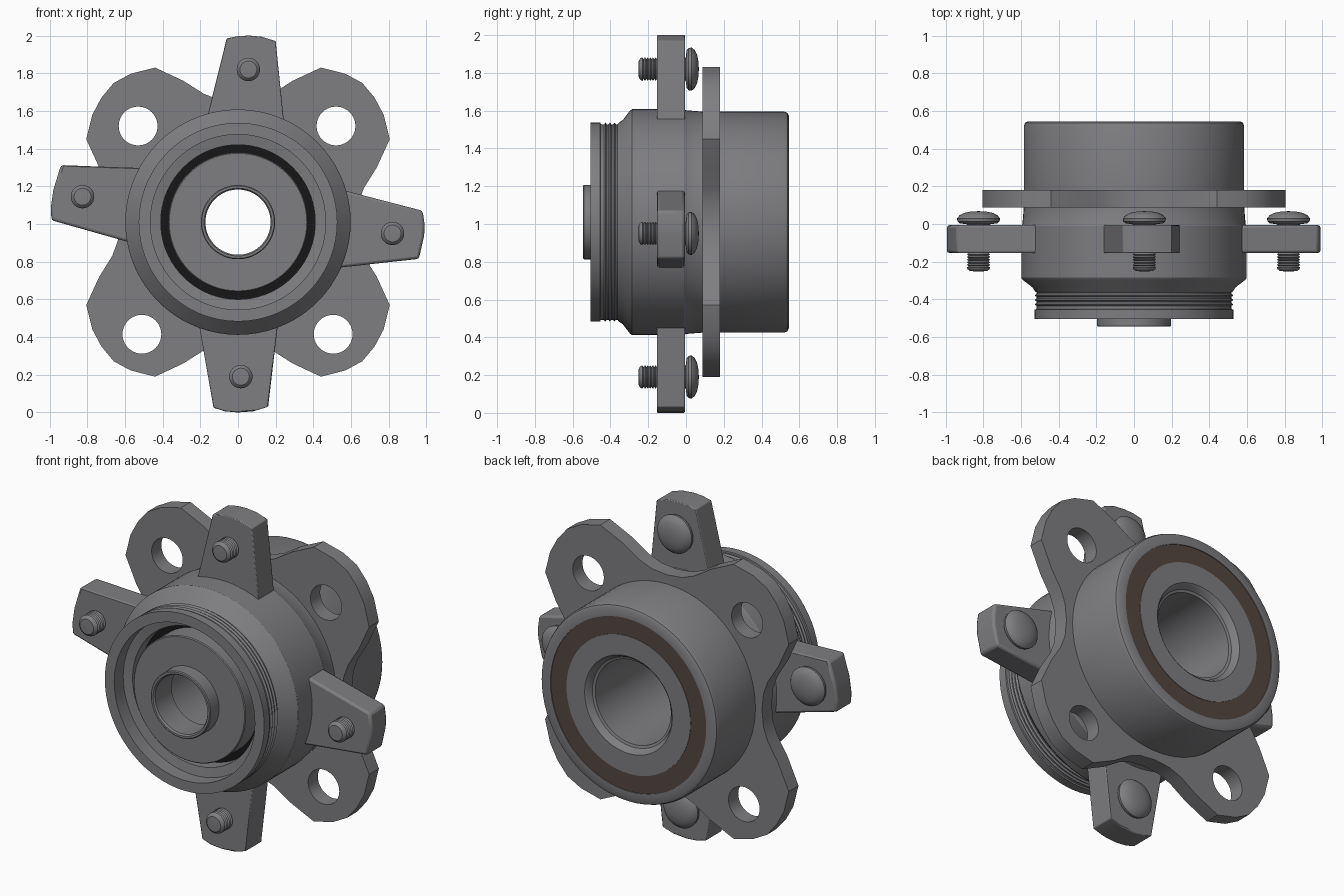
import bpy, bmesh, math

if "Cube" in bpy.data.objects:
    bpy.data.objects.remove(bpy.data.objects["Cube"])

CZ = 1.01  # height of the hub axis


def material(name, rgb):
    m = bpy.data.materials.new(name)
    m.diffuse_color = (*rgb, 1)
    m.use_nodes = True
    m.node_tree.nodes["Principled BSDF"].inputs["Base Color"].default_value = m.diffuse_color
    return m


STEEL = material("steel grey", (0.21, 0.21, 0.222))
BROWN = material("brown seal", (0.087, 0.063, 0.051))
BLACK = material("black rubber", (0.008, 0.008, 0.008))


def finish(ob, mat, angle=30):
    ob.data.materials.clear()
    ob.data.materials.append(mat)
    bpy.ops.object.select_all(action='DESELECT')
    ob.select_set(True)
    bpy.context.view_layer.objects.active = ob
    bpy.ops.object.shade_smooth_by_angle(angle=math.radians(angle))
    return ob


def lathe(name, profile, mat=STEEL, cx=0, cz=CZ, n=72):
    """Spin a closed (radius, y) profile around an axis parallel to y."""
    bm = bmesh.new()
    rings = []
    for r, y in profile:
        if r < 1e-6:
            rings.append([bm.verts.new((cx, y, cz))] * n)
        else:
            rings.append([bm.verts.new((cx + r * math.cos(2 * math.pi * i / n), y,
                                        cz + r * math.sin(2 * math.pi * i / n)))
                          for i in range(n)])
    for k, a in enumerate(rings):
        b = rings[(k + 1) % len(rings)]
        for i in range(n):
            j = (i + 1) % n
            vs = list(dict.fromkeys((a[i], a[j], b[j], b[i])))
            if len(vs) > 2:
                bm.faces.new(vs)
    bmesh.ops.recalc_face_normals(bm, faces=bm.faces)
    me = bpy.data.meshes.new(name)
    bm.to_mesh(me)
    bm.free()
    ob = bpy.data.objects.new(name, me)
    bpy.context.collection.objects.link(ob)
    return finish(ob, mat)


def plate(name, loops, y0, y1, bevel=0):
    """Extruded (x, z) outline; further loops become holes."""
    cu = bpy.data.curves.new(name, 'CURVE')
    cu.dimensions = '2D'
    cu.fill_mode = 'BOTH'
    cu.extrude = (y1 - y0) / 2
    for pts in loops:
        s = cu.splines.new('POLY')
        s.points.add(len(pts) - 1)
        for p, (x, z) in zip(s.points, pts):
            p.co = (x, z, 0, 1)
        s.use_cyclic_u = True
    ob = bpy.data.objects.new(name, cu)
    bpy.context.collection.objects.link(ob)
    ob.rotation_euler.x = math.pi / 2
    ob.location.y = (y0 + y1) / 2
    bpy.ops.object.select_all(action='DESELECT')
    ob.select_set(True)
    bpy.context.view_layer.objects.active = ob
    bpy.ops.object.convert(target='MESH')
    ob = bpy.context.object
    bm = bmesh.new()
    bm.from_mesh(ob.data)
    bmesh.ops.remove_doubles(bm, verts=bm.verts, dist=1e-4)
    bmesh.ops.recalc_face_normals(bm, faces=bm.faces)
    bm.to_mesh(ob.data)
    bm.free()
    finish(ob, STEEL)
    if bevel:
        b = ob.modifiers.new("soft edges", 'BEVEL')
        b.width, b.segments, b.limit_method = bevel, 2, 'ANGLE'
    return ob


def circle(x, z, r, n=40):
    return [(x + r * math.cos(2 * math.pi * i / n), z + r * math.sin(2 * math.pi * i / n))
            for i in range(n)]


# Front housing: body, sloped shoulder, grooved neck, open front rim
neck = []
for i in range(4):
    y = -0.355 - i * 0.024
    neck += [(0.527, y), (0.517, y - 0.008), (0.517, y - 0.016)]
lathe("front_housing", [(0.36, 0.088), (0.585, 0.088), (0.592, 0.0), (0.598, -0.01), (0.598, -0.285),
                        (0.59, -0.297), (0.54, -0.335)] + neck +
      [(0.519, -0.452), (0.527, -0.454), (0.527, -0.505), (0.465, -0.505), (0.465, -0.42),
       (0.41, -0.41), (0.41, -0.3), (0.36, -0.3)])

# Black seal deep in the front gap
lathe("front_seal", [(0.36, -0.3), (0.36, -0.33), (0.412, -0.33), (0.412, -0.3)], BLACK)

# Inner ring with the short front tube
lathe("front_inner_ring", [(0.37, 0.1), (0.37, -0.455), (0.365, -0.46), (0.197, -0.46), (0.197, -0.54),
                           (0.192, -0.545), (0.18, -0.545), (0.173, -0.535), (0.173, -0.38),
                           (0.25, -0.34), (0.25, 0.1)])

# Rear drum, brown seal and inner race
lathe("rear_drum", [(0.4, 0.17), (0.585, 0.17), (0.585, 0.52), (0.578, 0.537), (0.562, 0.545),
                    (0.515, 0.545), (0.515, 0.49), (0.4, 0.49)])
lathe("rear_seal", [(0.516, 0.49), (0.516, 0.54), (0.409, 0.54), (0.409, 0.49)], BROWN)
lathe("rear_inner_race", [(0.41, 0.1), (0.41, 0.543), (0.29, 0.543), (0.28, 0.535), (0.265, 0.505),
                          (0.25, 0.5), (0.25, 0.1)])

# Four-lobed flange with bolt holes
octant = [(0, 0.64), (0.1, 0.65), (0.18, 0.68), (0.29, 0.75), (0.44, 0.82), (0.57, 0.787), (0.66, 0.738)]
quarter = octant + [(z * 0.982, x) for x, z in reversed(octant)]
half = quarter + [(x, -z) for x, z in reversed(quarter[:-1])]
outline = half + [(-x, z) for x, z in reversed(half[1:-1])]
outline = [(x, CZ + z) for x, z in outline]
holes = [(-0.53, 1.52), (0.52, 1.52), (-0.51, 0.415), (0.505, 0.415)]
plate("rear_flange", [outline, circle(0, CZ, 0.39, 64)] + [circle(x, z, 0.103) for x, z in holes],
      0.088, 0.18)

# Tapered mounting arms and the screw centre on each
arms = {
    "top": ([(-0.185, 1.48), (-0.06, 1.985), (0.0, 1.997), (0.06, 2.0), (0.13, 1.993), (0.2, 1.97),
             (0.25, 1.48)], (0.055, 1.82)),
    "right": ([(0.46, 1.205), (0.98, 1.07), (0.99, 1.0), (0.988, 0.94), (0.96, 0.815), (0.46, 0.76)],
              (0.82, 0.95)),
    "bottom": ([(0.22, 0.54), (0.16, 0.03), (0.08, 0.006), (0.0, 0.0), (-0.07, 0.006), (-0.13, 0.025),
                (-0.22, 0.54)], (0.015, 0.19)),
    "left": ([(-0.46, 0.87), (-0.99, 1.02), (-0.993, 1.09), (-0.98, 1.18), (-0.94, 1.312),
              (-0.46, 1.295)], (-0.825, 1.145)),
}
# Screw: domed head at the back, threaded shank at the front
head = [(0, 0.068), (0.04, 0.066), (0.075, 0.059), (0.1, 0.047), (0.114, 0.03), (0.112, 0.014),
        (0.1, 0.004), (0.06, -0.002)]
thread = []
for i in range(7):
    y = -0.14 - i * 0.014
    thread += [(0.053, y), (0.062, y - 0.007)]
shank = thread + [(0.058, -0.24), (0.045, -0.25), (0, -0.252)]
for side, (pts, (sx, sz)) in arms.items():
    plate(side + "_arm", [pts], -0.154, -0.006, 0.014)
    lathe(side + "_screw", head + shank, cx=sx, cz=sz, n=32)
